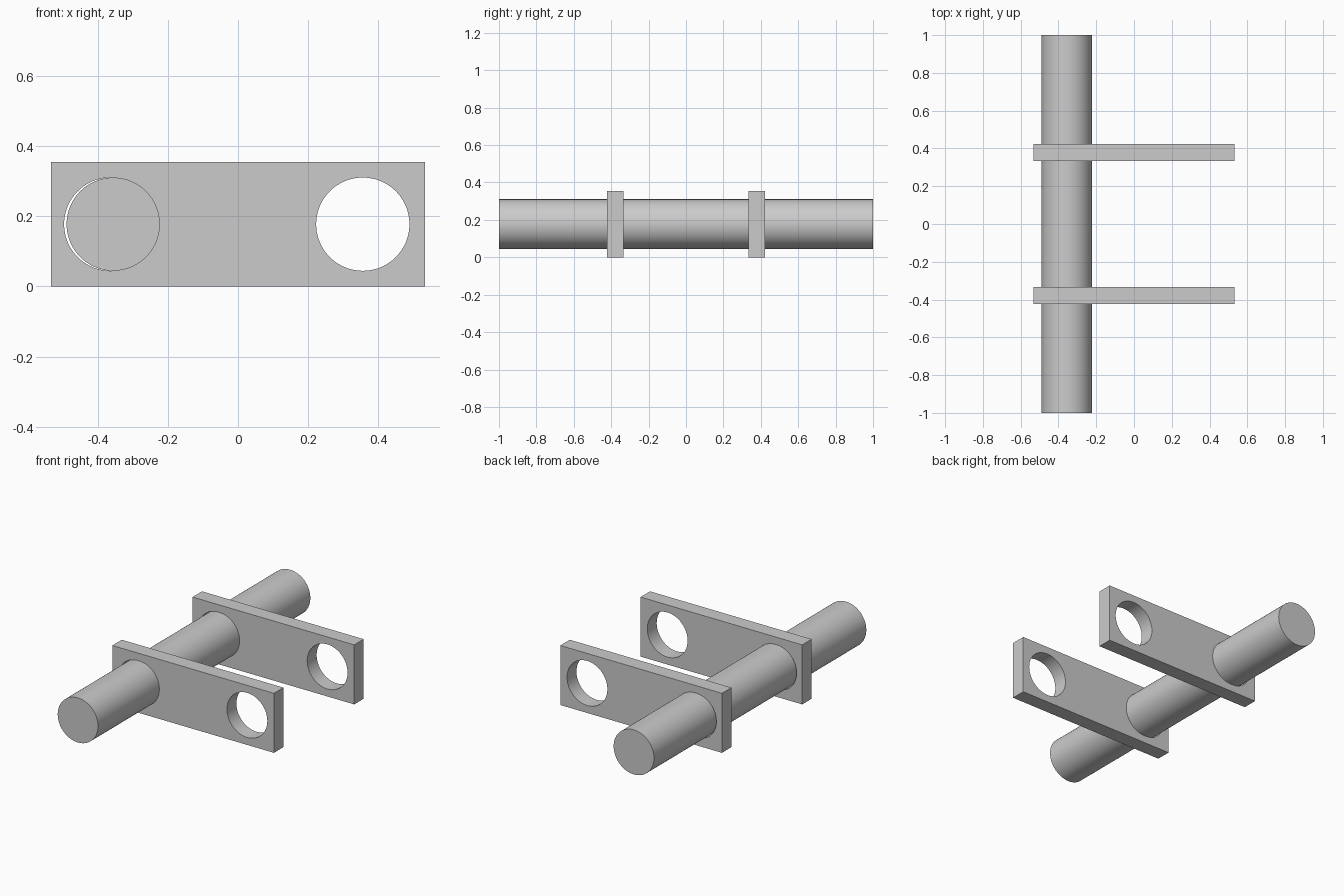
import bpy
import math

default = bpy.data.objects.get("Cube")
if default:
    bpy.data.objects.remove(default, do_unlink=True)

HEIGHT = 0.355
MID_Z = HEIGHT / 2
RADIUS = 0.133

# Single plain grey
grey = bpy.data.materials.new("plain grey")
grey.use_nodes = True
colour = (0.6, 0.6, 0.6, 1)
grey.diffuse_color = colour
grey.node_tree.nodes["Principled BSDF"].inputs["Base Color"].default_value = colour


def make_cylinder(name, x, y, length):
    """Round bar lying along y."""
    bpy.ops.mesh.primitive_cylinder_add(
        vertices=96, radius=RADIUS, depth=length,
        location=(x, y, MID_Z), rotation=(math.pi / 2, 0, 0))
    obj = bpy.context.object
    obj.name = name
    return obj


def finish(obj):
    """Give the object its colour and smooth its round faces."""
    obj.data.materials.clear()
    obj.data.materials.append(grey)
    bpy.ops.object.select_all(action="DESELECT")
    obj.select_set(True)
    bpy.context.view_layer.objects.active = obj
    bpy.ops.object.shade_smooth_by_angle(angle=math.radians(30))


def make_plate(name, y):
    """Flat bar with a round hole near each end."""
    bpy.ops.mesh.primitive_cube_add(size=1, location=(0, y, MID_Z))
    plate = bpy.context.object
    plate.name = name
    plate.scale = (1.066, 0.089, HEIGHT)
    bpy.ops.object.transform_apply(location=False, rotation=False, scale=True)
    for x in (-0.363, 0.356):
        cutter = make_cylinder("hole_cutter", x, y, 0.3)
        cutter.hide_render = True
        cut = plate.modifiers.new("hole", "BOOLEAN")
        cut.operation = "DIFFERENCE"
        cut.solver = "EXACT"
        cut.object = cutter
        bpy.context.view_layer.objects.active = plate
        bpy.ops.object.modifier_apply(modifier=cut.name)
        bpy.data.objects.remove(cutter, do_unlink=True)
    finish(plate)


# Two matching plates
make_plate("front_plate", -0.378)
make_plate("back_plate", 0.378)

# Long rod through the right-hand holes
finish(make_cylinder("rod", -0.356, 0, 2))
